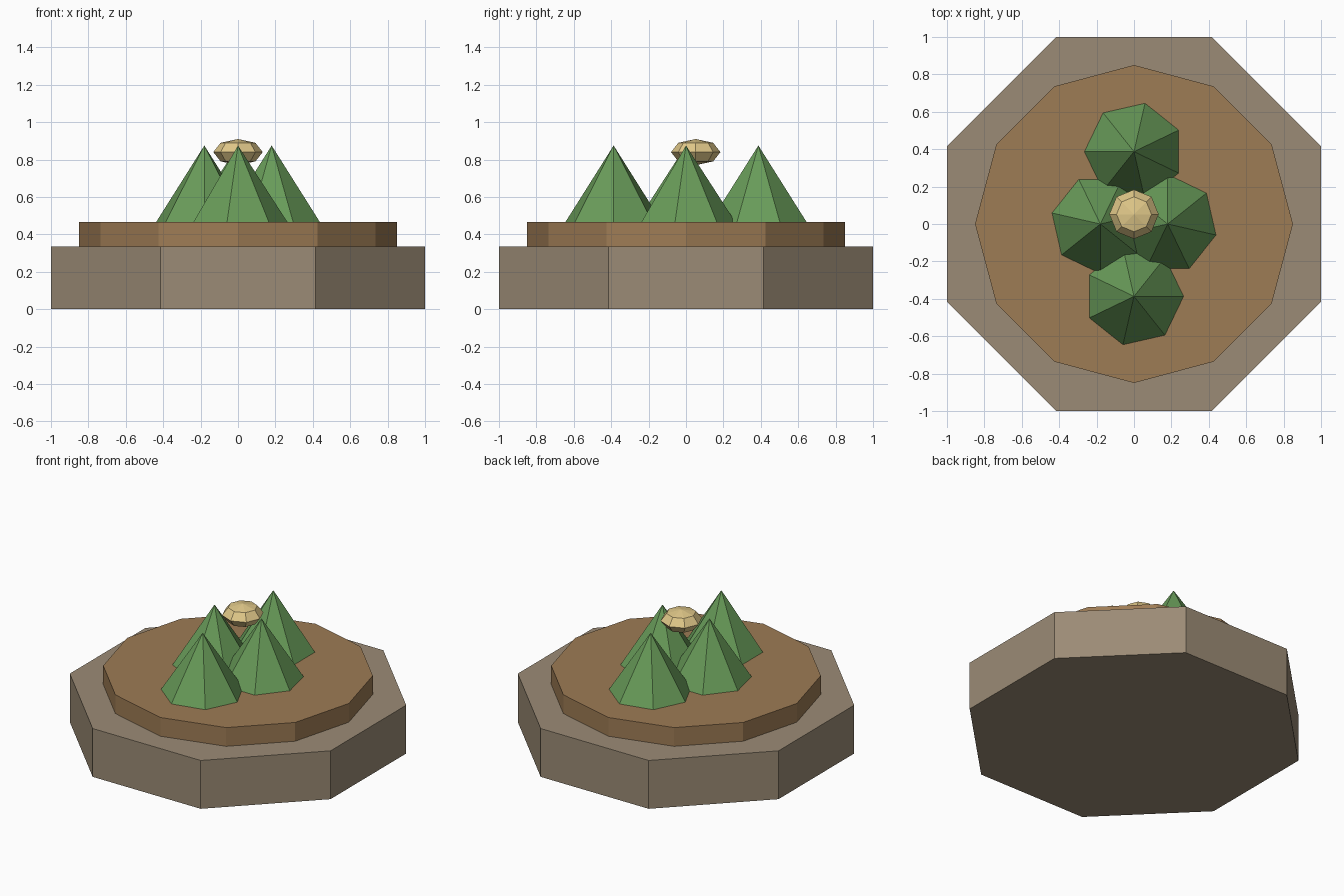
import bpy
from math import pi, cos, radians

if "Cube" in bpy.data.objects:
    bpy.data.objects.remove(bpy.data.objects["Cube"])


def material(name, rgb):
    m = bpy.data.materials.new(name)
    m.diffuse_color = (*rgb, 1)
    m.use_nodes = True
    m.node_tree.nodes["Principled BSDF"].inputs["Base Color"].default_value = m.diffuse_color
    return m


STONE = material("stone", (0.33, 0.26, 0.18))
SOIL = material("soil", (0.34, 0.20, 0.09))
LEAF = material("leaf", (0.14, 0.33, 0.10))
GOLD = material("gold", (0.75, 0.58, 0.25))


def tapered(name, sides, r1, r2, z0, z1, mat, xy=(0, 0), vertex_angle=0.0):
    """Prism or cone with one corner pointing along vertex_angle (from +x)."""
    bpy.ops.mesh.primitive_cone_add(
        vertices=sides, radius1=r1, radius2=r2, depth=z1 - z0,
        location=(*xy, (z0 + z1) / 2),
        rotation=(0, 0, vertex_angle - pi / 2))  # primitive's first corner is on +y
    obj = bpy.context.object
    obj.name = name
    obj.data.materials.append(mat)
    return obj


# Octagonal stone base and twelve-sided soil bed
R = 1 / cos(pi / 8)
tapered("stone_base", 8, R, R, 0, 0.335, STONE, vertex_angle=pi / 8)
tapered("soil_bed", 12, 0.85, 0.85, 0.335, 0.465, SOIL)

# Four seven-sided leaf cones, each turned with its compass direction
for name, x, y, angle in (("right", 0.18, 0, 0), ("back", 0, 0.387, 90),
                          ("left", -0.18, 0, 180), ("front", 0, -0.387, 270)):
    tapered(f"{name}_leaf_cone", 7, 0.265, 0, 0.465, 0.875, LEAF,
            (x, y), radians(angle + 90))

# Flattened faceted bud
bpy.ops.mesh.primitive_uv_sphere_add(segments=8, ring_count=4, radius=1,
                                     location=(0, 0.052, 0.84))
bud = bpy.context.object
bud.name = "flower_bud"
bud.scale = (0.132, 0.132, 0.07)
bud.data.materials.append(GOLD)
